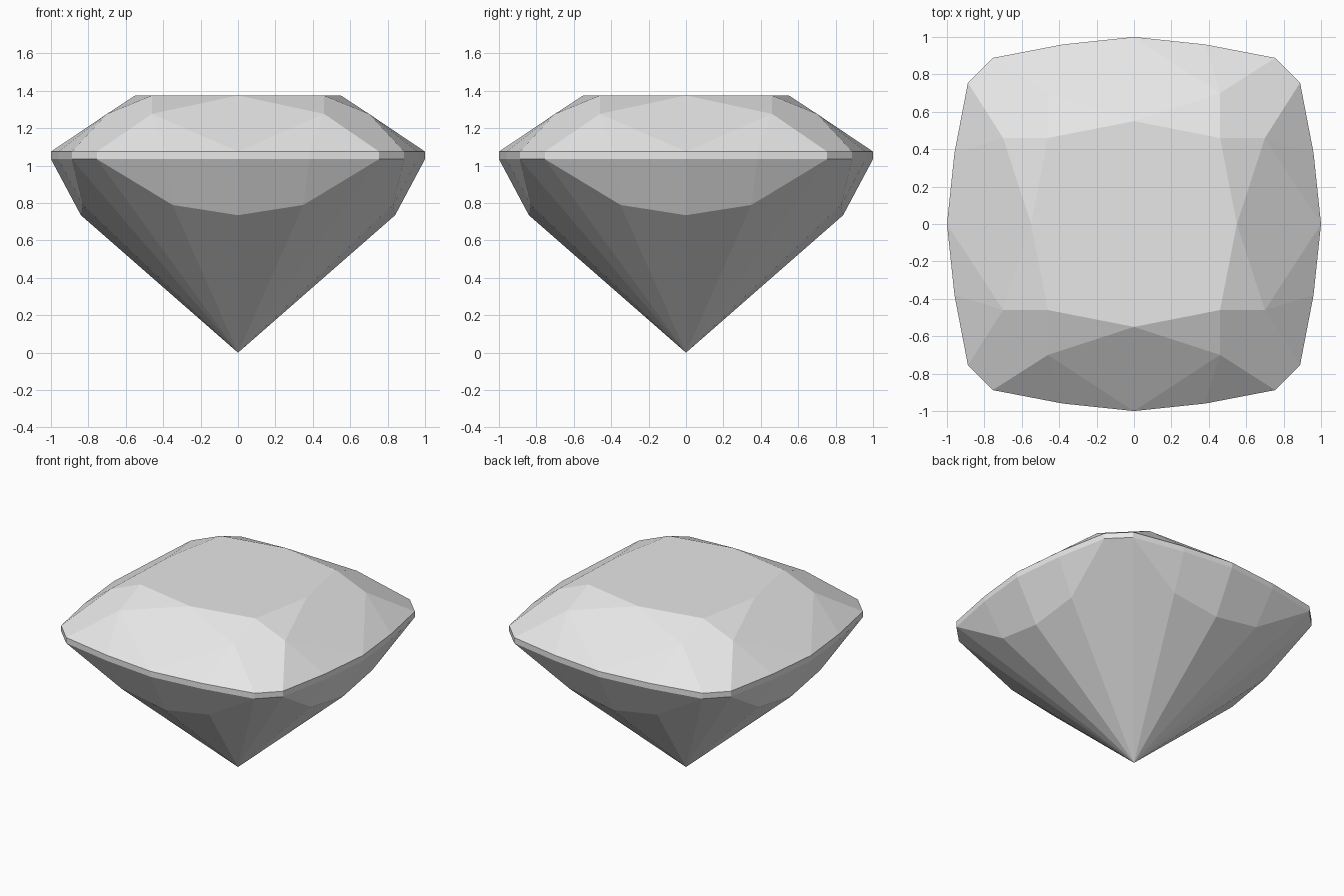
import bpy
import bmesh
from math import radians

default = bpy.data.objects.get("Cube")
if default:
    bpy.data.objects.remove(default, do_unlink=True)


def make_material(name, color):
    mat = bpy.data.materials.new(name)
    mat.use_nodes = True
    mat.diffuse_color = color
    mat.node_tree.nodes["Principled BSDF"].inputs["Base Color"].default_value = color
    return mat


def ring(points, z):
    """Repeat corner points with the four-fold mirrored symmetry of a cushion cut."""
    found = set()
    for a, b in points:
        for x, y in ((a, b), (b, a)):
            for sx in (-1, 1):
                for sy in (-1, 1):
                    found.add((x * sx + 0.0, y * sy + 0.0, z))
    return sorted(found)


# Outline shared by both edges of the girdle
girdle = [(0, 1), (0.38, 0.96), (0.755, 0.888)]

# Facet corners, from the table down to the pointed culet
corners = (
    ring([(0, 0.55), (0.46, 0.46)], 1.375)    # table
    + ring([(0.46, 0.70)], 1.277)             # crown
    + ring(girdle, 1.075)                     # upper girdle
    + ring(girdle, 1.035)                     # lower girdle
    + ring([(0.35, 0.83)], 0.79)              # pavilion shoulders
    + ring([(0, 0.84)], 0.735)                # pavilion mains
    + [(0, 0, 0)]                             # culet
)

# The stone is convex, so its facets are the hull of its corners
bm = bmesh.new()
for co in corners:
    bm.verts.new(co)
bmesh.ops.convex_hull(bm, input=bm.verts[:])

# Join triangles lying in one plane into whole facets
bmesh.ops.dissolve_limit(bm, angle_limit=radians(1), verts=bm.verts[:], edges=bm.edges[:])
bmesh.ops.recalc_face_normals(bm, faces=bm.faces[:])

mesh = bpy.data.meshes.new("cut_gemstone")
bm.to_mesh(mesh)
bm.free()
mesh.materials.append(make_material("pale grey stone", (0.8, 0.8, 0.8, 1)))
gem = bpy.data.objects.new("cut_gemstone", mesh)
bpy.context.collection.objects.link(gem)
